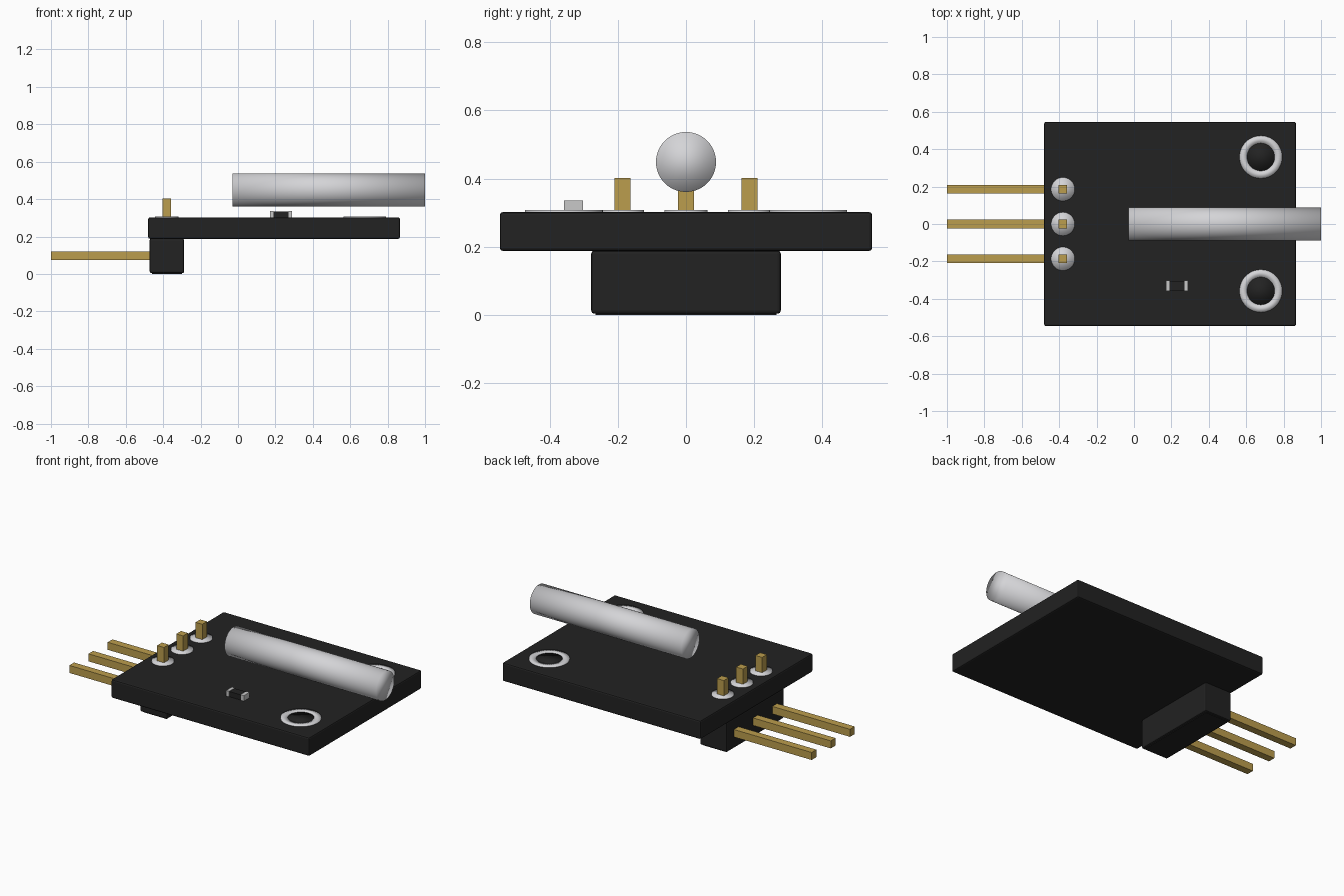
import bpy
import math

if "Cube" in bpy.data.objects:
    bpy.data.objects.remove(bpy.data.objects["Cube"], do_unlink=True)


def material(name, rgb):
    mat = bpy.data.materials.new(name)
    mat.use_nodes = True
    color = (*rgb, 1.0)
    mat.diffuse_color = color
    mat.node_tree.nodes["Principled BSDF"].inputs["Base Color"].default_value = color
    return mat


black = material("matte black", (0.016, 0.016, 0.016))
gold = material("gold", (0.5, 0.34, 0.075))
silver = material("silver", (0.66, 0.66, 0.68))
light_grey = material("light grey", (0.58, 0.58, 0.58))


def box(name, x, y, z, mat, bevel=0):
    """Box from its low and high limits along each axis."""
    limits = (x, y, z)
    center = [(lo + hi) / 2 for lo, hi in limits]
    bpy.ops.mesh.primitive_cube_add(size=1, location=center)
    obj = bpy.context.object
    obj.name = name
    obj.scale = [hi - lo for lo, hi in limits]
    bpy.ops.object.transform_apply(location=False, rotation=False, scale=True)
    obj.data.materials.append(mat)
    if bevel:
        mod = obj.modifiers.new("Bevel", "BEVEL")
        mod.width = bevel
        mod.segments = 2
    return obj


def rod(name, radius, depth, center, mat, rotation=(0, 0, 0)):
    """Softly shaded cylinder."""
    bpy.ops.mesh.primitive_cylinder_add(
        vertices=48, radius=radius, depth=depth, location=center, rotation=rotation)
    obj = bpy.context.object
    obj.name = name
    obj.data.materials.append(mat)
    bpy.ops.object.shade_smooth()
    return obj


def flat_ring(name, inner, outer, low, high, center, mat, sides=48):
    """Washer made by revolving a rectangle."""
    profile = [(inner, low), (outer, low), (outer, high), (inner, high)]
    verts, faces = [], []
    for i in range(sides):
        a = math.tau * i / sides
        verts += [(r * math.cos(a), r * math.sin(a), z) for r, z in profile]
        j = (i + 1) % sides
        for k in range(4):
            n = (k + 1) % 4
            faces.append((i * 4 + k, j * 4 + k, j * 4 + n, i * 4 + n))
    mesh = bpy.data.meshes.new(name)
    mesh.from_pydata(verts, [], faces)
    mesh.materials.append(mat)
    mesh.shade_smooth()
    # Revolving in this order leaves the faces turned inward
    mesh.flip_normals() if mesh.polygons[2].normal.z < 0 else None
    obj = bpy.data.objects.new(name, mesh)
    obj.location = center
    bpy.context.collection.objects.link(obj)
    return obj


TOP = 0.302

# Circuit board and the connector housing below it
box("circuit_board", (-0.48, 0.866), (-0.546, 0.546), (0.188, TOP), black, 0.009)
box("connector_housing", (-0.472, -0.288), (-0.278, 0.278), (0.004, 0.189), black, 0.009)
box("housing_base", (-0.46, -0.30), (-0.266, 0.266), (0, 0.01), black)

# Three bent pins with solder pads
half = 0.023
pin_x = -0.38
for label, y in (("right", -0.186), ("middle", 0), ("left", 0.186)):
    span = (y - half, y + half)
    box(label + "_pin", (-1, pin_x), span, (0.074, 0.12), gold)
    box(label + "_pin_tip", (pin_x - half, pin_x + half), span, (0.1, 0.402), gold)
    rod(label + "_solder_pad", 0.063, 0.012, (pin_x, y, TOP), silver)

# Mounting hole rims with dark centres
for label, side in (("right", -1), ("left", 1)):
    spot = (0.678, side * 0.358, TOP)
    flat_ring(label + "_hole_rim", 0.074, 0.114, -0.004, 0.006, spot, silver)
    rod(label + "_hole_centre", 0.075, 0.006, spot, black)

# Sensor tube lying above the board
rod("sensor_tube", 0.088, 1.03, (0.485, 0, 0.449), silver, (0, math.pi / 2, 0))

# Surface mounted resistor
chip_y, chip_z = (-0.358, -0.302), (0.295, 0.336)
box("resistor_body", (0.189, 0.271), (-0.356, -0.304), (0.295, 0.334), black)
box("resistor_left_end", (0.27, 0.29), chip_y, chip_z, light_grey)
box("resistor_right_end", (0.17, 0.19), chip_y, chip_z, light_grey)
